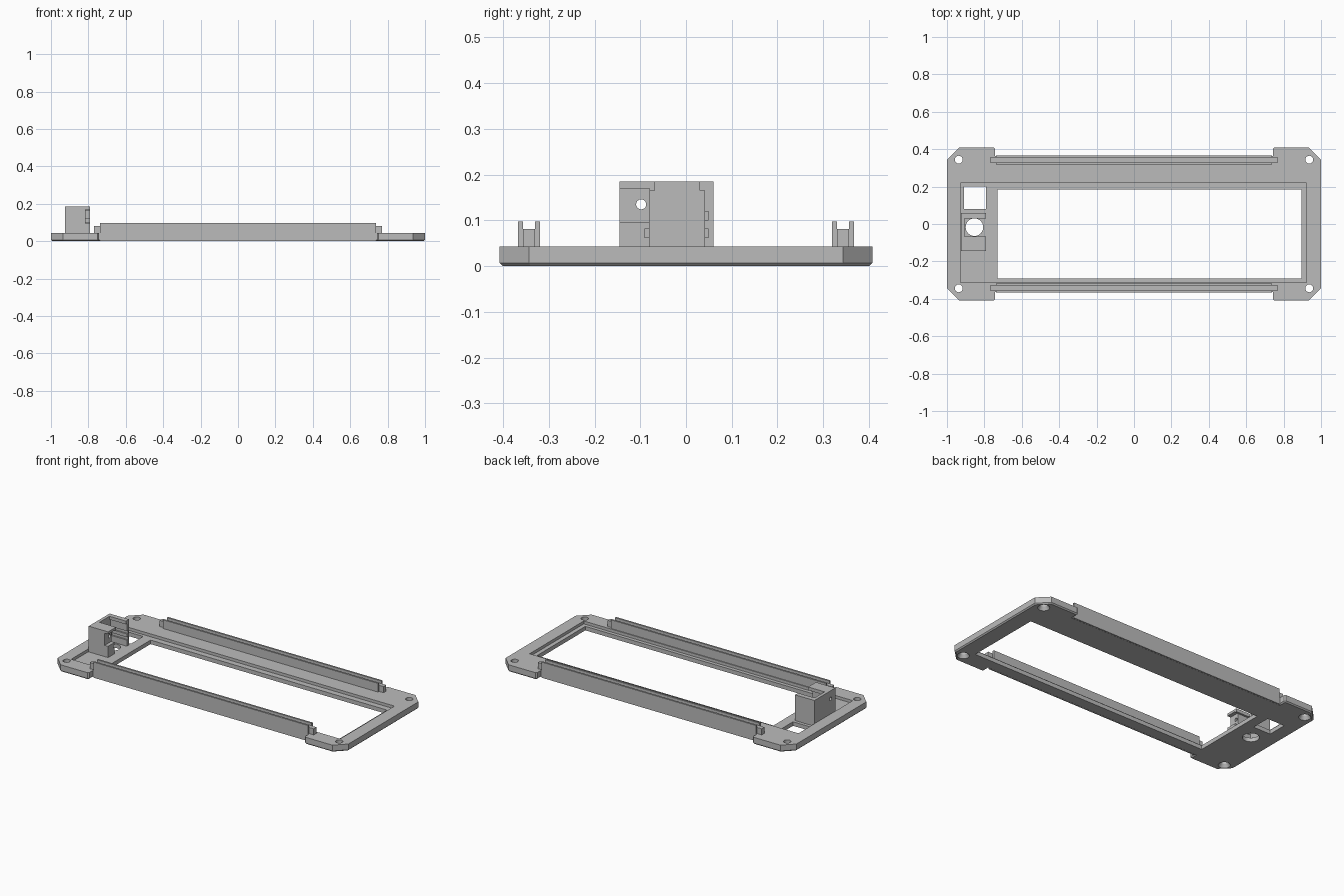
import bpy, bmesh
from math import pi

cube = bpy.data.objects.get("Cube")
if cube:
    bpy.data.objects.remove(cube, do_unlink=True)

grey = bpy.data.materials.new("plain_grey")
grey.use_nodes = True
grey.diffuse_color = (0.5, 0.5, 0.5, 1)
grey.node_tree.nodes["Principled BSDF"].inputs["Base Color"].default_value = (0.5, 0.5, 0.5, 1)


def finish(name, bm):
    bmesh.ops.recalc_face_normals(bm, faces=bm.faces)
    mesh = bpy.data.meshes.new(name)
    bm.to_mesh(mesh)
    bm.free()
    mesh.materials.append(grey)
    obj = bpy.data.objects.new(name, mesh)
    bpy.context.collection.objects.link(obj)
    return obj


def box(name, xs, ys, zs):
    bm = bmesh.new()
    bmesh.ops.create_cube(bm, size=1)
    for v in bm.verts:
        v.co = [r[0] if c < 0 else r[1] for c, r in zip(v.co, (xs, ys, zs))]
    return finish(name, bm)


def cone(name, loc, r_low, r_high, depth, axis="Z"):
    bm = bmesh.new()
    bmesh.ops.create_cone(bm, cap_ends=True, segments=32, radius1=r_low,
                          radius2=r_high, depth=depth)
    obj = finish(name, bm)
    obj.location = loc
    if axis == "X":
        obj.rotation_euler.y = pi / 2
    return obj


def cut(target, *cutters):
    for cutter in cutters:
        cutter.hide_render = True
        mod = target.modifiers.new("cut", "BOOLEAN")
        mod.object = cutter
        mod.solver = "EXACT"
        bpy.context.view_layer.objects.active = target
        bpy.ops.object.modifier_apply(modifier=mod.name)
        bpy.data.objects.remove(cutter, do_unlink=True)


# Base plate: one quarter of the outline, mirrored round all four corners
TOP, FLOOR = 0.043, 0.025
quarter = [(1, 0.343), (0.935, 0.408), (0.75, 0.408), (0.742, 0.4), (0.742, 0.364)]
outline = []
for sx, sy, step in ((1, 1, 1), (-1, 1, -1), (-1, -1, 1), (1, -1, -1)):
    outline += [(sx * x, sy * y) for x, y in quarter[::step]]
bm = bmesh.new()
base = bm.faces.new([bm.verts.new((x, y, 0)) for x, y in outline])
rim = list(base.edges)
up = bmesh.ops.extrude_face_region(bm, geom=[base], use_keep_orig=True)["geom"]
for v in up:
    if isinstance(v, bmesh.types.BMVert):
        v.co.z = TOP
bmesh.ops.recalc_face_normals(bm, faces=bm.faces)
bmesh.ops.bevel(bm, geom=rim, offset=0.007, segments=1, affect="EDGES")
plate = finish("base_plate", bm)

# Shallow recess, display window, square port and round port
cut(plate,
    box("recess", (-0.928, 0.922), (-0.313, 0.22), (FLOOR, 0.1)),
    box("window", (-0.73, 0.896), (-0.291, 0.184), (-0.1, 0.1)),
    box("square_port", (-0.91, -0.792), (0.08, 0.2), (-0.1, 0.1)),
    cone("round_port", (-0.853, -0.017, 0), 0.047, 0.047, 0.2))

# Countersunk screw holes
for x in (-0.937, 0.937):
    for y in (-0.344, 0.344):
        cut(plate,
            cone("screw_hole", (x, y, 0), 0.021, 0.021, 0.2),
            cone("countersink", (x, y, 0.005), 0.04, 0.021, 0.03))

# Channel rails with a tongue sticking out of both ends
for side, s in (("front", -1), ("back", 1)):
    rail = box(side + "_rail", (-0.738, 0.738), sorted((s * 0.319, s * 0.367)), (0, 0.097))
    cut(rail,
        box("channel", (-1, 1), sorted((s * 0.33, s * 0.356)), (0.081, 0.2)),
        box("underside", (-1, 1), sorted((s * 0.2, s * 0.358)), (-0.1, 0.03)))
    box(side + "_rail_tongue", (-0.77, 0.77), sorted((s * 0.33, s * 0.356)), (0.03, 0.081))

# Switch housing: open towards the window and at the top
tower = box("switch_housing", (-0.925, -0.792), (-0.145, 0.06), (FLOOR - 0.005, 0.185))
cut(tower,
    box("pocket", (-0.905, -0.7), (-0.08, 0.04), (-0.1, 0.165)),
    box("top_opening", (-0.905, -0.7), (-0.068, 0.03), (0.1, 0.3)),
    box("front_step", (-0.815, -0.7), (-0.2, -0.08), (0.095, 0.17)),
    cone("pin_hole", (-0.86, -0.098, 0.135), 0.011, 0.011, 0.4, "X"))
for y, z in ((0.044, 0.11), (0.044, 0.072), (-0.085, 0.072)):
    cut(tower, box("clip_slot", (-0.9, -0.7), (y - 0.006, y + 0.005), (z - 0.009, z + 0.009)))

# Smooth round holes, crisp edges elsewhere
bpy.ops.object.select_all(action="DESELECT")
for obj in (plate, tower):
    obj.select_set(True)
bpy.context.view_layer.objects.active = plate
bpy.ops.object.shade_smooth_by_angle(angle=0.5)
